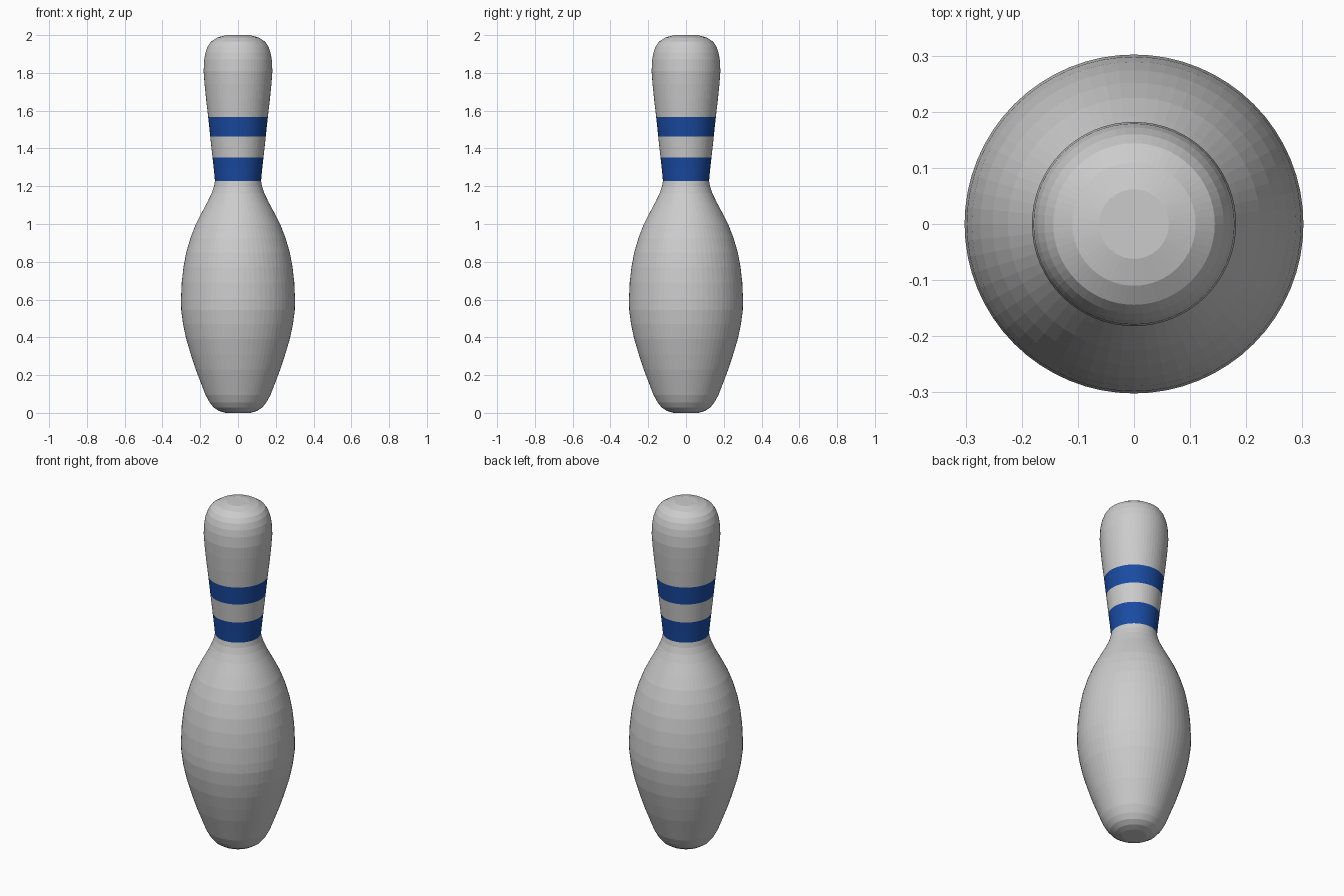
import bpy, bmesh
from math import cos, sin, tau

if "Cube" in bpy.data.objects:
    bpy.data.objects.remove(bpy.data.objects["Cube"])

SEGMENTS = 64

blue = bpy.data.materials.new("stripe_blue")
blue.diffuse_color = (0.01, 0.07, 0.36, 1)
blue.use_nodes = True
blue.node_tree.nodes["Principled BSDF"].inputs["Base Color"].default_value = blue.diffuse_color


def lathe(name, profile, material=None, cap_bottom=False, cap_top=False):
    """Revolve (radius, height) points around z."""
    bm = bmesh.new()
    rings = []
    for r, z in profile:
        rings.append([bm.verts.new((r * cos(tau * i / SEGMENTS),
                                    r * sin(tau * i / SEGMENTS), z))
                      for i in range(SEGMENTS)])
    for low, high in zip(rings, rings[1:]):
        for i in range(SEGMENTS):
            j = (i + 1) % SEGMENTS
            bm.faces.new((low[i], low[j], high[j], high[i]))
    if cap_bottom:
        bm.faces.new(rings[0][::-1])
    if cap_top:
        bm.faces.new(rings[-1])
    mesh = bpy.data.meshes.new(name)
    bm.to_mesh(mesh)
    bm.free()
    if material:
        mesh.materials.append(material)
    obj = bpy.data.objects.new(name, mesh)
    bpy.context.collection.objects.link(obj)
    return obj


# Rounded belly from the base up to the narrow neck
lathe("belly", [
    (0.065, 0.0), (0.10, 0.01), (0.128, 0.028), (0.15, 0.055), (0.172, 0.095),
    (0.197, 0.16), (0.224, 0.23), (0.25, 0.31), (0.274, 0.39), (0.291, 0.47),
    (0.301, 0.545), (0.302, 0.60), (0.298, 0.69), (0.289, 0.77),
    (0.274, 0.85), (0.252, 0.925), (0.225, 0.995), (0.192, 1.06),
    (0.16, 1.12), (0.139, 1.165), (0.127, 1.20), (0.122, 1.228),
], cap_bottom=True)

# Neck: two blue stripes with a plain band between
lathe("lower_stripe", [(0.122, 1.228), (0.128, 1.29), (0.135, 1.352)], blue)
lathe("neck_band", [(0.135, 1.352), (0.147, 1.463)])
lathe("upper_stripe", [(0.147, 1.463), (0.158, 1.567)], blue)

# Swelling head with domed top
lathe("head", [
    (0.158, 1.567), (0.169, 1.66), (0.177, 1.74), (0.182, 1.81),
    (0.179, 1.87), (0.172, 1.908), (0.16, 1.941), (0.144, 1.965),
    (0.11, 1.987), (0.062, 2.0),
], cap_top=True)
